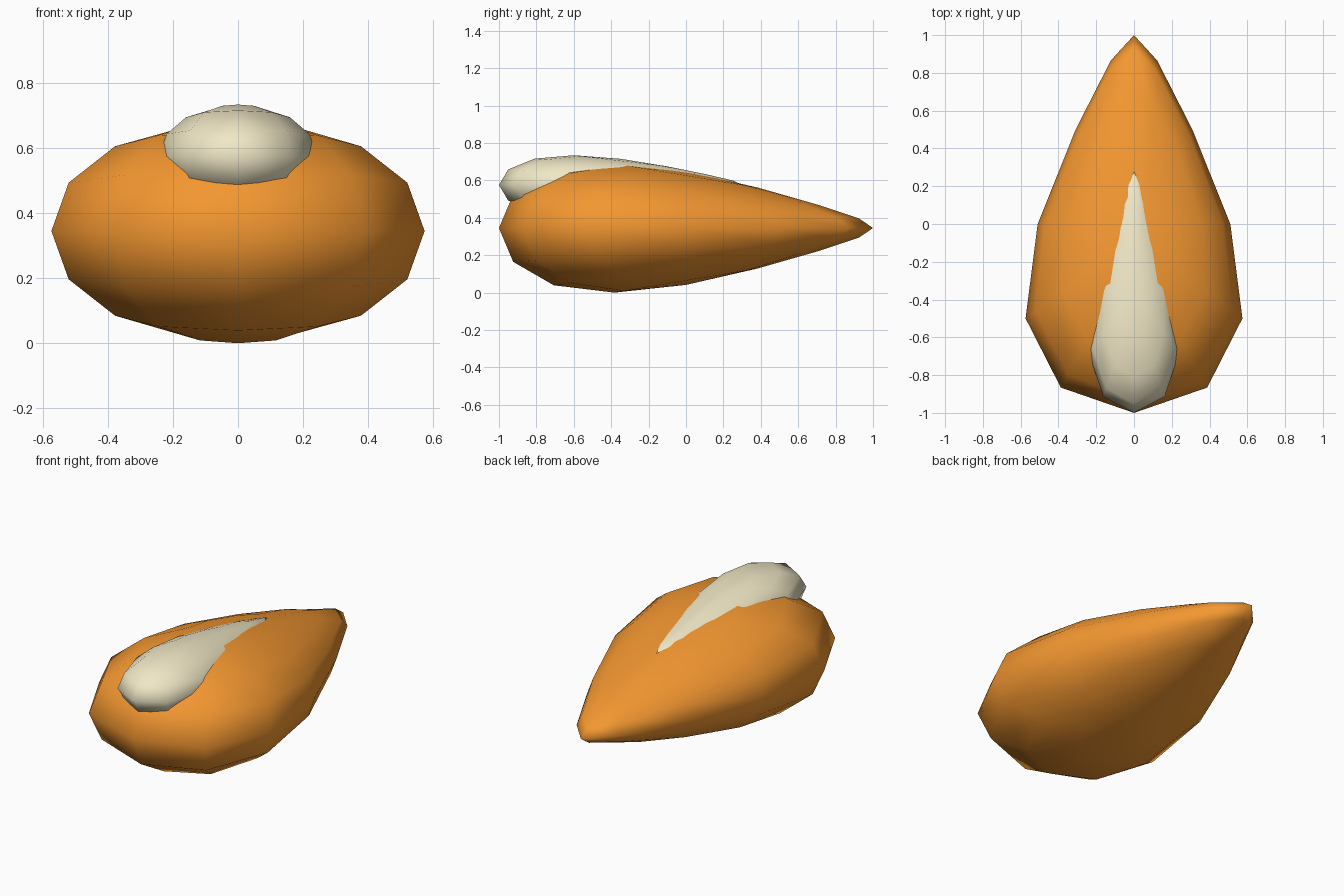
import bpy

if "Cube" in bpy.data.objects:
    bpy.data.objects.remove(bpy.data.objects["Cube"])


def material(name, color):
    m = bpy.data.materials.new(name)
    m.diffuse_color = (*color, 1)
    m.use_nodes = True
    m.node_tree.nodes["Principled BSDF"].inputs["Base Color"].default_value = m.diffuse_color
    return m


def tapered_ellipsoid(name, centre, radii, taper, mat):
    """Low-poly sphere stretched along y, wide at the front, narrow at the back."""
    bpy.ops.mesh.primitive_uv_sphere_add(segments=12, ring_count=8, radius=1)
    ob = bpy.context.object
    ob.name = name
    for v in ob.data.vertices:
        x, y, z = v.co
        f = 1 - taper * y
        v.co = (x * radii[0] * f, y * radii[1], z * radii[2] * f)
    ob.location = centre
    ob.data.materials.append(mat)
    bpy.ops.object.shade_smooth()
    return ob


orange = material("orange", (0.9, 0.31, 0.03))
cream = material("cream", (0.87, 0.80, 0.56))

# Kernel body
tapered_ellipsoid("kernel_body", (0, 0, 0.345), (0.51, 1.0, 0.304), 0.6, orange)
# Pale germ set into the upper front
tapered_ellipsoid("kernel_germ", (0, -0.35, 0.575), (0.215, 0.65, 0.14), 0.6, cream)
